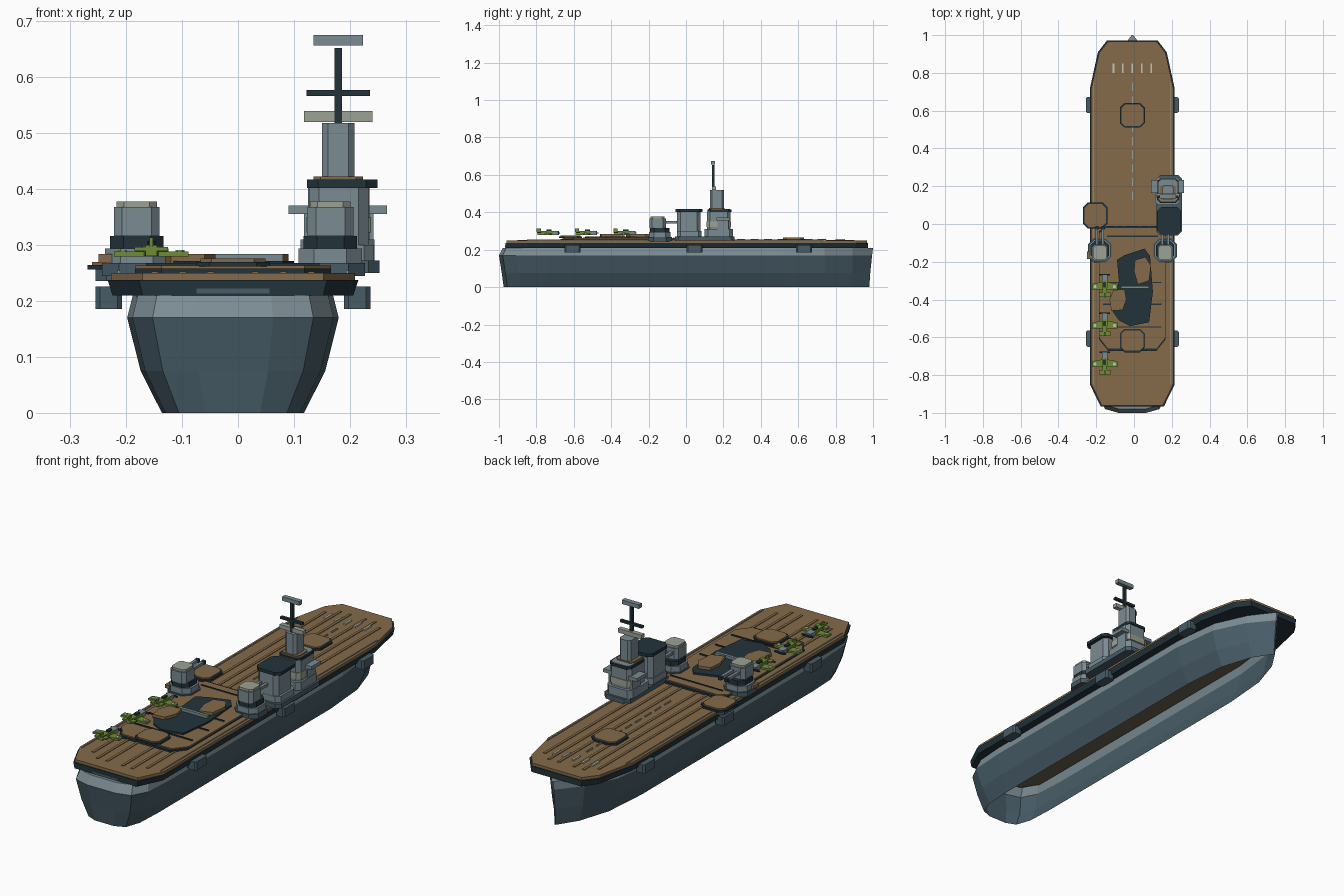
import bpy, bmesh, math

cube = bpy.data.objects.get("Cube")
if cube:
    bpy.data.objects.remove(cube)


def material(name, rgb):
    lin = [((c / 255 + 0.055) / 1.055) ** 2.4 for c in rgb] + [1]
    m = bpy.data.materials.new(name)
    m.use_nodes = True
    m.diffuse_color = lin
    m.node_tree.nodes["Principled BSDF"].inputs["Base Color"].default_value = lin
    return m


WOOD = material("deck wood", (133, 107, 74))
HOLD = material("hold olive brown", (106, 97, 80))
NAVY = material("dark navy", (34, 51, 59))
HULL = material("hull blue grey", (71, 92, 103))
GREY = material("steel grey", (123, 140, 147))
PALE = material("pale grey", (156, 162, 149))
GREEN = material("aircraft green", (110, 140, 54))
LIGHT = material("marking light", (196, 200, 186))
CX = -0.009   # centreline of the ship


def finish(name, bm, *mats):
    bmesh.ops.recalc_face_normals(bm, faces=bm.faces)
    me = bpy.data.meshes.new(name)
    bm.to_mesh(me)
    bm.free()
    for m in mats:
        me.materials.append(m)
    ob = bpy.data.objects.new(name, me)
    bpy.context.collection.objects.link(ob)
    return ob


def prism(name, pts, z0, z1, mat, foot=1.0):
    """Extruded outline; foot scales the lower outline about the centreline."""
    bm = bmesh.new()
    low = [bm.verts.new((CX + (x - CX) * foot, y, z0)) for x, y in pts]
    top = [bm.verts.new((x, y, z1)) for x, y in pts]
    bm.faces.new(low[::-1])
    bm.faces.new(top)
    for i in range(len(pts)):
        j = (i + 1) % len(pts)
        bm.faces.new((low[i], low[j], top[j], top[i]))
    return finish(name, bm, mat)


def octagon(x, y, hx, hy, c):
    return [(x - hx + c, y - hy), (x + hx - c, y - hy), (x + hx, y - hy + c),
            (x + hx, y + hy - c), (x + hx - c, y + hy), (x - hx + c, y + hy),
            (x - hx, y + hy - c), (x - hx, y - hy + c)]


def block(name, x, y, hx, hy, z0, z1, mat, c=0.0):
    if c:
        return prism(name, octagon(x, y, hx, hy, c), z0, z1, mat)
    pts = [(x - hx, y - hy), (x + hx, y - hy), (x + hx, y + hy), (x - hx, y + hy)]
    return prism(name, pts, z0, z1, mat)


def mirrored(half):
    return [(CX + x, y) for x, y in half] + [(CX - x, y) for x, y in half[::-1]]


# Hull: open-bottomed shell lofted through four levels
bm = bmesh.new()
rings = []
for z, w, stern, bow in ((0, .127, -.975, .98), (.075, .165, -.985, .985),
                         (.17, .189, -1, .995), (.21, .179, -.98, 1)):
    half = [(.38, stern), (.76, stern + .02), (.95, stern + .09), (1, -.75),
            (1, .52), (.86, .74), (.48, .89), (.02, bow)]
    rings.append([bm.verts.new((x, y, z))
                  for x, y in mirrored([(f * w, y) for f, y in half])])
for level, (a, b) in enumerate(zip(rings, rings[1:])):
    for i in range(len(a)):
        j = (i + 1) % len(a)
        bm.faces.new((a[i], a[j], b[j], b[i])).material_index = level // 2
bm.faces.new(rings[-1]).material_index = 1
finish("hull", bm, HULL, GREY)
prism("hold_ceiling", mirrored([(.12, -.96), (.172, -.88), (.176, .52), (.15, .74), (.08, .89)]),
      .204, .209, HOLD)

# Flight deck with dark skirt showing as a border
edge = [(.168, -.965), (.224, -.85), (.224, .72), (.182, .91), (.134, .972)]
prism("deck_skirt", mirrored(edge), .21, .237, NAVY, .96)
prism("flight_deck", mirrored([(x - .006, y * .995) for x, y in edge]), .237, .25, WOOD)
block("stern_plate", CX, -.9655, .065, .001, .213, .222, HULL)
for x in (-.14, -.09, -.04, .04, .09, .14):
    block("deck_plank", CX + x, .0, .006, .9 if abs(x) < .13 else .86, .25, .253, WOOD)
for side in (-1, 1):
    block("deck_edge_line", CX + side * .204, -.05, .002, .8, .25, .254, PALE)
for i in range(9):
    block("centre_dash", CX, .15 + i * .072, .0025, .022, .25, .256, PALE)
for i in range(5):
    block("bow_marking", CX - .1 + i * .05, .825, .0045, .026, .25, .257, LIGHT)

# Side sponsons
for side in (-1, 1):
    for y in (-.607, .045, .63):
        block("side_sponson", CX + side * .222, y, .024, .043, .186, .226, HULL, .008)


# Raised aft platform, trimmed at its two ends
def platform(grow):
    return mirrored([(.128, -.66 - grow), (.175, -.6 - grow), (.175, -.05 + grow),
                     (.14, -.022 + grow)])


prism("platform_trim", platform(.012), .25, .258, NAVY)
prism("aft_platform", platform(0), .258, .263, WOOD)
block("platform_seam", CX, -.065, .135, .0035, .263, .266, NAVY)
for y in (-.31, -.425, -.545):
    block("arrestor_wire", CX, y, .155, .003, .263, .268, NAVY)


# Elevators
def elevator(x, y, hx, hy, z):
    block("elevator_trim", x, y, hx, hy, z, z + .008, NAVY, .024)
    block("elevator", x, y, hx - .008, hy - .008, z + .008, z + .014, WOOD, .02)


elevator(CX, .575, .066, .065, .25)
elevator(CX, -.617, .066, .062, .262)
elevator(-.205, .045, .064, .068, .256)
block("side_elevator_base", -.205, .045, .05, .055, .236, .256, HULL, .02)

# Damaged deck area with broken plates
prism("damage_patch", [(-.08, -.51), (-.02, -.54), (.03, -.53), (.08, -.52), (.1, -.36),
                       (.085, -.17), (.055, -.13), (-.05, -.165), (-.09, -.19),
                       (-.08, -.3), (-.115, -.46)], .262, .271, NAVY)
prism("broken_plate_front", [(-.12, -.46), (-.06, -.455), (-.04, -.4), (-.05, -.345),
                             (-.11, -.35), (-.13, -.4)], .268, .284, WOOD)
prism("broken_plate_back", [(.02, -.32), (.08, -.3), (.09, -.22), (.06, -.175),
                            (.005, -.19), (0, -.25)], .268, .284, WOOD)
block("blast_rail", .005, -.335, .075, .007, .268, .284, GREY)


# Gun turrets, guns towards the bow
def turret(x):
    y = -.14
    block("turret_foot", x, y, .062, .064, .245, .268, HULL, .03)
    block("turret_base", x, y, .057, .058, .268, .294, GREY, .028)
    block("turret_ring", x, y, .048, .052, .294, .316, NAVY, .024)
    block("turret_house", x, y - .012, .041, .044, .316, .368, GREY, .015)
    block("turret_roof", x, y - .012, .036, .038, .368, .378, PALE, .013)
    for side in (-1, 1):
        block("gun_barrel", x + side * .016, -.072, .007, .044, .34, .353, GREY)
        block("gun_muzzle", x + side * .016, -.02, .008, .009, .339, .354, NAVY)


turret(-.181)
turret(.165)
block("gallery_plate", -.237, -.165, .012, .02, .268, .284, WOOD)

# Island: plinth, funnel, bridge tower
block("island_plinth", .186, .1, .067, .16, .25, .272, HULL, .02)
block("funnel_foot", .183, .018, .06, .066, .272, .3, GREY, .018)
block("funnel", .18, .015, .053, .062, .3, .402, GREY, .018)
block("funnel_cap", .186, .017, .063, .072, .402, .417, NAVY, .02)
block("bridge_base", .178, .175, .066, .075, .272, .31, GREY, .018)
block("bridge_mid", .18, .175, .055, .062, .31, .405, GREY, .016)
block("bridge_windows", .18, .175, .058, .065, .322, .35, PALE, .016)
block("bridge_wing_support", .18, .198, .062, .03, .31, .355, GREY)
block("bridge_wings", .178, .198, .088, .034, .355, .371, GREY)
block("bridge_trim", .18, .178, .056, .064, .402, .414, NAVY, .016)
block("bridge_roof", .18, .178, .05, .058, .414, .417, GREY, .014)
block("tower_step", .179, .165, .044, .041, .417, .422, WOOD, .012)
block("upper_tower", .179, .165, .029, .038, .422, .518, GREY, .011)
block("signal_bar", .179, .15, .061, .011, .52, .539, PALE)
block("mast", .179, .145, .0065, .0065, .516, .652, NAVY)
block("mast_yard", .179, .145, .057, .007, .566, .577, NAVY)
block("radar_bar", .179, .145, .044, .011, .656, .675, GREY)


# Parked aircraft, noses towards the bow
def aircraft(y):
    x = -.155
    prism("fuselage", [(x - .01, y - .055), (x + .01, y - .055), (x + .016, y + .03),
                       (x - .016, y + .03)], .28, .3, GREEN)
    block("engine_cowl", x, y + .043, .015, .017, .28, .3, GREY, .004)
    block("propeller", x, y + .062, .028, .004, .286, .293, NAVY)
    prism("wings", [(x - .067, y - .017), (x + .067, y - .017), (x + .067, y + .013),
                    (x + .02, y + .022), (x - .02, y + .022), (x - .067, y + .013)],
          .279, .288, GREEN)
    block("tailplane", x, y - .045, .03, .012, .289, .296, GREEN)
    block("tail_fin", x, y - .047, .003, .011, .296, .313, GREEN)
    block("canopy", x, y + .008, .008, .014, .3, .307, NAVY, .003)
    for side in (-1, 1):
        block("wing_roundel", x + side * .051, y - .002, .008, .008, .288, .291, LIGHT, .004)


for y in (-.33, -.535, -.74):
    aircraft(y)
